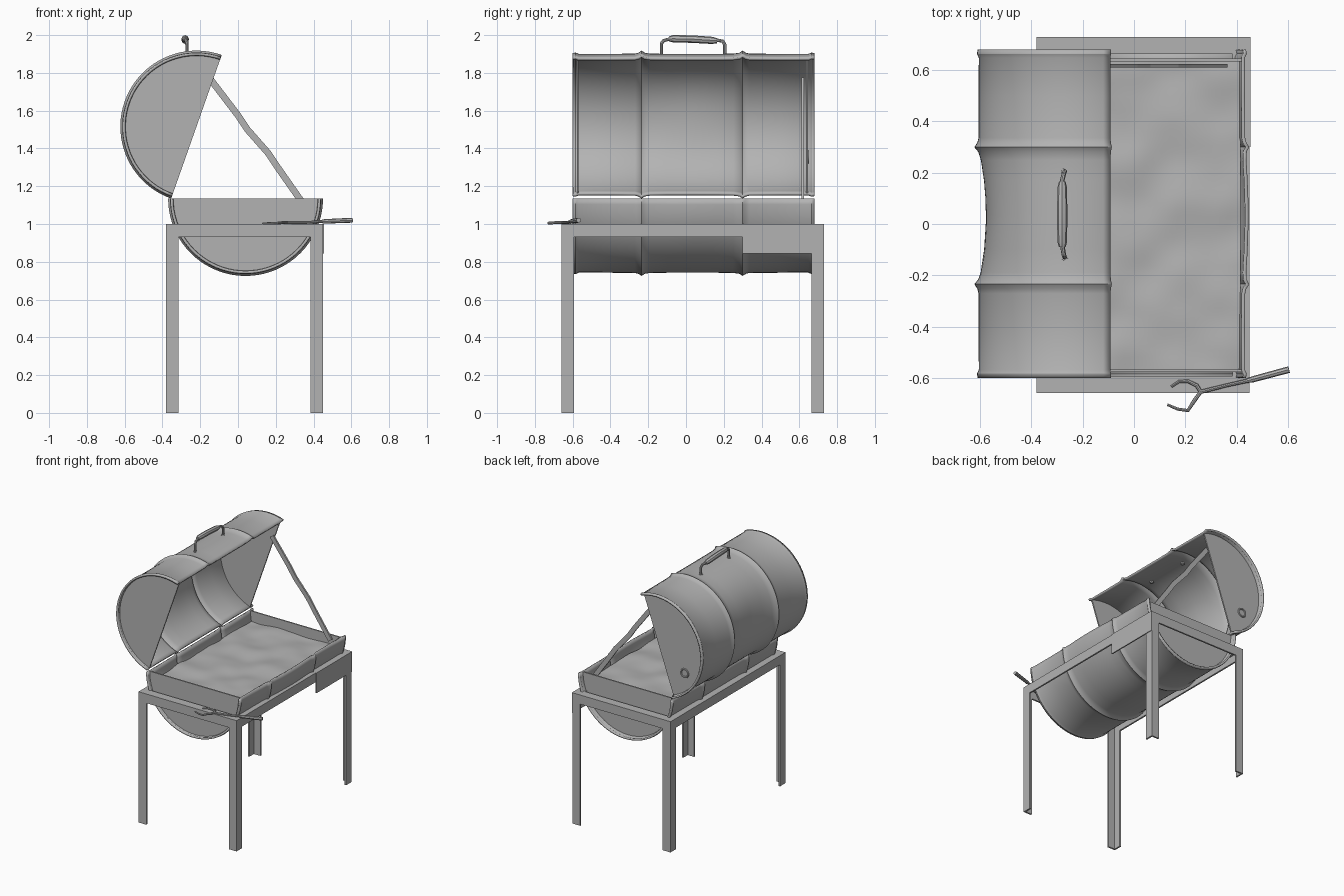
import bpy, bmesh, math, random
from mathutils import Vector, noise

if "Cube" in bpy.data.objects:
    bpy.data.objects.remove(bpy.data.objects["Cube"])

random.seed(3)
STEEL = bpy.data.materials.new("grey steel")
STEEL.diffuse_color = (0.45, 0.45, 0.45, 1)
STEEL.use_nodes = True
STEEL.node_tree.nodes["Principled BSDF"].inputs["Base Color"].default_value = STEEL.diffuse_color


def finish(name, bm, smooth=False):
    me = bpy.data.meshes.new(name)
    bm.to_mesh(me)
    bm.free()
    ob = bpy.data.objects.new(name, me)
    bpy.context.collection.objects.link(ob)
    me.materials.append(STEEL)
    if smooth:
        bpy.ops.object.select_all(action='DESELECT')
        bpy.context.view_layer.objects.active = ob
        ob.select_set(True)
        bpy.ops.object.shade_smooth_by_angle(angle=math.radians(35))
    return ob


def box(bm, x0, x1, y0, y1, z0, z1):
    vs = bmesh.ops.create_cube(bm, size=1)['verts']
    for v in vs:
        v.co = Vector(((x0 + x1) / 2 + v.co.x * (x1 - x0),
                       (y0 + y1) / 2 + v.co.y * (y1 - y0),
                       (z0 + z1) / 2 + v.co.z * (z1 - z0)))


def tube(name, pts, radii):
    """Swept rod with a radius for every point."""
    cu = bpy.data.curves.new(name, 'CURVE')
    cu.dimensions = '3D'
    cu.bevel_depth = 1
    cu.bevel_resolution = 2
    cu.use_fill_caps = True
    sp = cu.splines.new('POLY')
    sp.points.add(len(pts) - 1)
    for p, co, r in zip(sp.points, pts, radii):
        p.co = (*co, 1)
        p.radius = r
    tmp = bpy.data.objects.new(name, cu)
    bpy.context.collection.objects.link(tmp)
    bpy.context.view_layer.update()
    me = bpy.data.meshes.new_from_object(tmp.evaluated_get(bpy.context.evaluated_depsgraph_get()))
    bpy.data.objects.remove(tmp)
    bm = bmesh.new()
    bm.from_mesh(me)
    bmesh.ops.recalc_face_normals(bm, faces=bm.faces)
    return finish(name, bm, True)


# profile along the drum: rolled end rims and two raised ribs
PROFILE = [(-0.60, 0), (-0.585, 0.003), (-0.57, -0.004), (-0.4, -0.004), (-0.27, -0.003),
           (-0.25, 0.002), (-0.235, 0.013), (-0.22, 0.002), (-0.19, -0.003), (-0.1, -0.004),
           (0.0, -0.004), (0.035, -0.004), (0.1, -0.004), (0.17, -0.004), (0.25, -0.003),
           (0.285, 0.002), (0.3, 0.013), (0.315, 0.002), (0.335, -0.003), (0.5, -0.004),
           (0.65, -0.004), (0.665, 0.003), (0.68, 0)]
N = 40


def half_shell(name, cx, cz, r, a0, dent_at, dent):
    bm = bmesh.new()
    rows = []
    for y, dr in PROFILE:
        row = []
        mid = max(0, 1 - ((y - 0.033) / 0.267) ** 2)
        for i in range(N + 1):
            a = math.radians(a0 + 180 * i / N)
            fall = math.exp(-((a - math.radians(dent_at)) / 0.6) ** 2)
            rr = r + dr + dent * mid * fall
            row.append(bm.verts.new((cx + rr * math.cos(a), y, cz + rr * math.sin(a))))
        rows.append(row)
    for p, q in zip(rows, rows[1:]):
        for i in range(N):
            bm.faces.new((p[i], p[i + 1], q[i + 1], q[i]))
    ob = finish(name, bm, True)
    m = ob.modifiers.new("thickness", 'SOLIDIFY')
    m.thickness = 0.014
    m.offset = 0
    return ob


def half_disc(name, cx, cz, r, a0, y, t=0.01):
    bm = bmesh.new()
    vs = [bm.verts.new((cx + r * math.cos(math.radians(a0 + 180 * i / N)), y,
                        cz + r * math.sin(math.radians(a0 + 180 * i / N)))) for i in range(N + 1)]
    f = bm.faces.new(vs)
    new = bmesh.ops.extrude_face_region(bm, geom=[f])['geom']
    bmesh.ops.translate(bm, vec=(0, t, 0), verts=[g for g in new if isinstance(g, bmesh.types.BMVert)])
    bmesh.ops.recalc_face_normals(bm, faces=bm.faces)
    return finish(name, bm)


# lower drum and its recessed end plates
LC, UC, UA = (0.04, 1.135), (-0.22, 1.515), 70.6
half_shell("lower_drum", *LC, 0.39, 180, 350, 0.015)
half_disc("lower_front_end", *LC, 0.385, 180, -0.578)
half_disc("lower_back_end", *LC, 0.385, 180, 0.635)

# open lid, dented at the back between the ribs
half_shell("lid", *UC, 0.383, UA, 180, -0.028)
half_disc("lid_front_end", *UC, 0.378, UA, -0.578)
back = half_disc("lid_back_end", *UC, 0.378, UA, 0.635)

# vent hole with a rolled collar in the back lid plate
bm = bmesh.new()
bmesh.ops.create_cone(bm, cap_ends=True, segments=16, radius1=0.027, radius2=0.027, depth=0.1)
for v in bm.verts:
    v.co = Vector((v.co.x - 0.44, v.co.z + 0.64, v.co.y + 1.355))
bmesh.ops.recalc_face_normals(bm, faces=bm.faces)
cutter = finish("vent_cutter", bm)
cutter.hide_render = True
cutter.hide_viewport = True
mod = back.modifiers.new("vent", 'BOOLEAN')
mod.operation = 'DIFFERENCE'
mod.object = cutter
bpy.ops.mesh.primitive_torus_add(major_radius=0.03, minor_radius=0.007, major_segments=20,
                                 minor_segments=8, location=(-0.44, 0.645, 1.355),
                                 rotation=(math.pi / 2, 0, 0))
ring = bpy.context.object
ring.name = "vent_collar"
ring.data.materials.append(STEEL)
bpy.ops.object.shade_smooth_by_angle()

# uneven bed of coals
bm = bmesh.new()
bmesh.ops.create_grid(bm, x_segments=30, y_segments=44, size=0.5)
for v in bm.verts:
    x, y = 0.04 + v.co.x * 0.752, 0.03 + v.co.y * 1.21
    v.co = Vector((x, y, 1.06 + 0.014 * noise.noise(Vector((x * 6, y * 6, 2)))))
bed = finish("coal_bed", bm, True)

# angle-iron frame: upright flange outside, flat flange on top
X0, X1, Y0, Y1, W, T = -0.38, 0.45, -0.66, 0.73, 0.066, 0.012
bm = bmesh.new()
for y, s in ((Y0, 1), (Y1, -1)):
    box(bm, X0, X1, min(y, y + s * T), max(y, y + s * T), 0.93, 1.0)
    box(bm, X0, X1, min(y, y + s * W), max(y, y + s * W), 1.0 - T, 1.0)
for x, s in ((X0, 1), (X1, -1)):
    box(bm, min(x, x + s * T), max(x, x + s * T), Y0, Y1, 0.93, 1.0)
    box(bm, min(x, x + s * W), max(x, x + s * W), Y0, Y1, 1.0 - T, 1.0)
finish("frame_rails", bm)

# four angle-iron legs
for x, sx, xn in ((X0, 1, "left"), (X1, -1, "right")):
    for y, sy, yn in ((Y0, 1, "front"), (Y1, -1, "back")):
        bm = bmesh.new()
        box(bm, *sorted((x, x + sx * W)), *sorted((y, y + sy * T)), 0, 0.99)
        box(bm, *sorted((x, x + sx * T)), *sorted((y, y + sy * W)), 0, 0.99)
        finish(yn + "_" + xn + "_leg", bm)

# bracket plate hanging on the right rail
bm = bmesh.new()
box(bm, 0.446, 0.455, 0.30, Y1, 0.845, 1.0)
finish("side_plate", bm)

# flat bar propping the lid open
bm = bmesh.new()
path = [(-0.145, 1.765), (0.0, 1.575), (0.05, 1.50), (0.16, 1.375), (0.21, 1.30), (0.35, 1.10)]
sections = []
for x, z in path:
    sections.append([bm.verts.new((x + dx, y, z + dx * 0.75)) for dx, y in
                     ((-0.014, 0.611), (0.014, 0.611), (0.014, 0.624), (-0.014, 0.624))])
for p, q in zip(sections, sections[1:]):
    for i in range(4):
        bm.faces.new((p[i], p[(i + 1) % 4], q[(i + 1) % 4], q[i]))
bm.faces.new(sections[0])
bm.faces.new(sections[-1])
bmesh.ops.recalc_face_normals(bm, faces=bm.faces)
finish("lid_prop", bm)

# lid handle: bent rod with a thicker grip
tube("handle_rod", [(-0.27, -0.13, 1.87), (-0.27, -0.13, 1.955), (-0.274, -0.12, 1.97),
                    (-0.28, -0.08, 1.982), (-0.28, 0.17, 1.972), (-0.274, 0.195, 1.968),
                    (-0.27, 0.205, 1.95), (-0.27, 0.205, 1.87)], [0.009] * 8)
tube("handle_grip", [(-0.28, -0.09, 1.98), (-0.28, -0.07, 1.981), (-0.28, 0.03, 1.979),
                     (-0.28, 0.14, 1.972), (-0.28, 0.165, 1.97)], [0.013, 0.019, 0.02, 0.019, 0.013])
for n, y in (("front", -0.13), ("back", 0.205)):
    tube("handle_washer_" + n, [(-0.27, y, 1.875), (-0.27, y, 1.9)], [0.015, 0.013])

# hooked fork lying on the front rail
tube("fork_handle", [(0.44, -0.612, 1.013), (0.46, -0.607, 1.014), (0.605, -0.568, 1.02)],
     [0.008, 0.012, 0.013])
tube("fork_shaft", [(0.26, -0.655, 1.008), (0.36, -0.63, 1.008), (0.45, -0.61, 1.014)],
     [0.008, 0.007, 0.008])
tube("fork_prongs", [(0.13, -0.705, 1.003), (0.17, -0.722, 1.003), (0.21, -0.728, 1.005),
                     (0.235, -0.69, 1.007), (0.26, -0.655, 1.008), (0.245, -0.63, 1.007),
                     (0.21, -0.613, 1.005), (0.175, -0.615, 1.004), (0.145, -0.635, 1.004)],
     [0.005, 0.006, 0.007, 0.008, 0.009, 0.008, 0.007, 0.006, 0.005])
